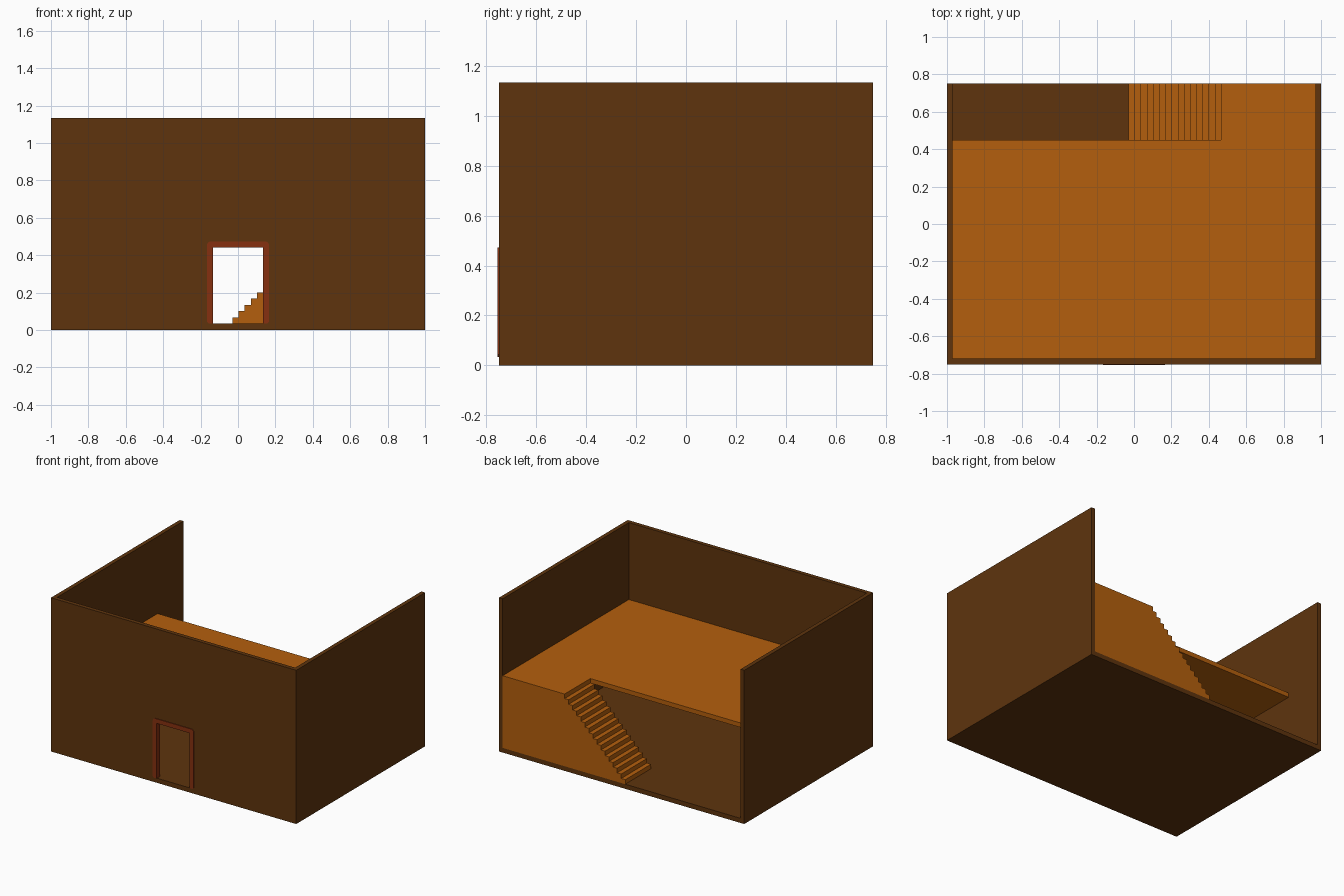
import bpy, bmesh, math
from mathutils import Vector

cube = bpy.data.objects.get("Cube")
if cube:
    bpy.data.objects.remove(cube, do_unlink=True)


def material(name, rgb):
    m = bpy.data.materials.new(name)
    m.use_nodes = True
    m.diffuse_color = (*rgb, 1)
    m.node_tree.nodes["Principled BSDF"].inputs["Base Color"].default_value = (*rgb, 1)
    return m


brown = material("dark brown wood", (0.112, 0.034, 0.004))
orange = material("orange wood", (0.456, 0.114, 0.004))
red = material("red brown trim", (0.238, 0.030, 0.005))


def prism(name, points, axis, lo, hi, mat):
    """Extrude a flat outline along y (outline in x, z) or z (outline in x, y)."""
    place = (lambda a, b, d: (a, d, b)) if axis == "y" else (lambda a, b, d: (a, b, d))
    step = Vector(place(0, 0, hi - lo))
    bm = bmesh.new()
    face = bm.faces.new([bm.verts.new(place(a, b, lo)) for a, b in points])
    ext = bmesh.ops.extrude_face_region(bm, geom=[face], use_keep_orig=True)
    bmesh.ops.translate(bm, vec=step, verts=[v for v in ext["geom"] if isinstance(v, bmesh.types.BMVert)])
    bmesh.ops.recalc_face_normals(bm, faces=bm.faces)
    mesh = bpy.data.meshes.new(name)
    bm.to_mesh(mesh)
    bm.free()
    mesh.materials.append(mat)
    obj = bpy.data.objects.new(name, mesh)
    bpy.context.collection.objects.link(obj)
    return obj


def rect(a0, a1, b0, b1):
    return [(a0, b0), (a1, b0), (a1, b1), (a0, b1)]


X, Y, H = 1.0, 0.75, 1.133       # outer half sizes and wall height
T = 0.03                         # wall thickness
XI, YI = X - T, -Y + T           # inner wall faces
FLOOR, UPPER = 0.034, 0.566      # walking surfaces
STEPS, RUN, RISE = 15, 0.033, (UPPER - FLOOR) / 16
SX, SY = -0.03, 0.45             # foot of the stairs, inner edge of the stairwell
TOP_X = SX + STEPS * RUN

# Ground floor and side walls
prism("ground_floor", rect(-XI, XI, YI, Y), "z", 0, FLOOR, brown)
for side, s in (("left", 1), ("right", -1)):
    prism(side + "_wall", rect(*sorted((s * X, s * XI)), YI, Y), "z", 0, H, brown)

# Front wall with a doorway
D, DH = 0.15, 0.455
prism("front_wall", [(-X, 0), (-D, 0), (-D, DH), (D, DH), (D, 0), (X, 0), (X, H), (-X, H)],
      "y", -Y, YI, brown)
prism("door_threshold", rect(-D, D, 0, FLOOR), "y", -Y, YI, brown)

# Door frame with rounded outer corners
IN, OUT, TOP, R = 0.135, 0.167, 0.473, 0.022
half = [(IN, FLOOR), (OUT - 0.01, FLOOR), (OUT, FLOOR + 0.01)]
half += [(OUT - R + R * math.cos(a), TOP - R + R * math.sin(a))
         for a in (math.radians(18 * i) for i in range(6))]
frame = half + [(-x, z) for x, z in reversed(half)] + [(-IN, 0.44), (IN, 0.44)]
prism("door_frame", frame, "y", -Y - 0.005, YI + 0.005, red)

# Upper floor with a stairwell along the back
prism("upper_floor", [(-XI, YI), (XI, YI), (XI, SY), (-XI, SY)], "z", UPPER - RISE, UPPER, orange)

# Solid staircase and landing
profile = [(SX, FLOOR)]
for i in range(STEPS):
    z = FLOOR + (i + 1) * RISE
    profile += [(SX + i * RUN, z), (SX + (i + 1) * RUN, z)]
profile += [(TOP_X, UPPER), (XI, UPPER), (XI, FLOOR)]
prism("staircase", profile, "y", SY, Y, orange)
